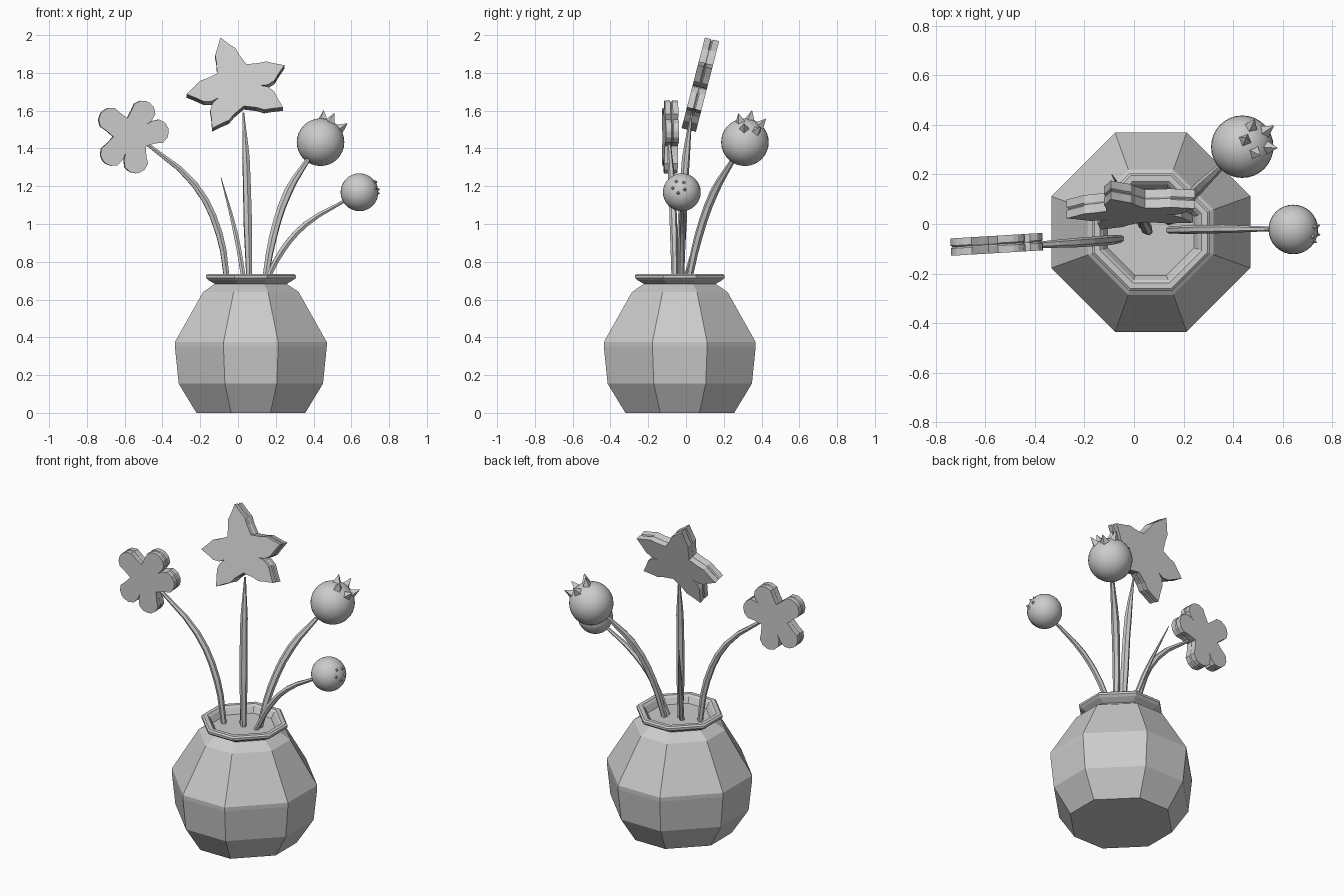
import bpy, bmesh
from math import sin, cos, pi, radians
from mathutils import Vector

if "Cube" in bpy.data.objects:
    bpy.data.objects.remove(bpy.data.objects["Cube"])


def make_object(name, bm):
    bmesh.ops.recalc_face_normals(bm, faces=bm.faces)
    me = bpy.data.meshes.new(name)
    bm.to_mesh(me)
    bm.free()
    ob = bpy.data.objects.new(name, me)
    bpy.context.collection.objects.link(ob)
    return ob


def bridge(bm, a, b):
    n = len(a)
    for i in range(n):
        j = (i + 1) % n
        bm.faces.new((a[i], a[j], b[j], b[i]))


# Vase: chamfered-square rings following a profile of (half width, height)
def vase(cx, cy, profile):
    bm = bmesh.new()
    k = 0.36
    corners = [(1, -k), (1, k), (k, 1), (-k, 1), (-1, k), (-1, -k), (-k, -1), (k, -1)]
    rings = [[bm.verts.new((cx + x * r, cy + y * r, z)) for x, y in corners] for r, z in profile]
    for a, b in zip(rings, rings[1:]):
        bridge(bm, a, b)
    bm.faces.new(rings[0])
    bm.faces.new(rings[-1])
    return make_object("vase", bm)


vase(0.068, -0.033, [(0.288, 0), (0.382, 0.155), (0.402, 0.35), (0.402, 0.375), (0.253, 0.64),
                     (0.19, 0.683), (0.225, 0.703), (0.238, 0.715), (0.238, 0.728), (0.228, 0.736),
                     (0.205, 0.736), (0.193, 0.725), (0.175, 0.69)])


# Stems: tapered tubes through a few points (x, y, z, radius)
def stem(name, points, smooth=True):
    cu = bpy.data.curves.new(name, 'CURVE')
    cu.dimensions = '3D'
    cu.bevel_depth = 1
    cu.bevel_resolution = 1
    cu.use_fill_caps = True
    cu.resolution_u = 3
    sp = cu.splines.new('BEZIER')
    sp.bezier_points.add(len(points) - 1)
    for bp, (x, y, z, r) in zip(sp.bezier_points, points):
        bp.co = (x, y, z)
        bp.radius = r
        bp.handle_left_type = bp.handle_right_type = 'AUTO'
    ob = bpy.data.objects.new(name, cu)
    bpy.context.collection.objects.link(ob)
    bpy.ops.object.select_all(action='DESELECT')
    ob.select_set(True)
    bpy.context.view_layer.objects.active = ob
    bpy.ops.object.convert(target='MESH')
    for p in bpy.context.object.data.polygons:
        p.use_smooth = False


stem("round_flower_stem", [(-0.055, -0.06, 0.68, 0.016), (-0.1, -0.065, 0.95, 0.02),
                           (-0.23, -0.075, 1.21, 0.019), (-0.49, -0.09, 1.43, 0.01)])
stem("star_flower_stem", [(0.06, -0.03, 0.68, 0.016), (0.052, -0.02, 1.0, 0.024),
                          (0.042, 0.0, 1.35, 0.021), (0.028, 0.03, 1.59, 0.005)])
stem("large_bud_stem", [(0.14, 0.01, 0.68, 0.017), (0.185, 0.065, 0.93, 0.022),
                        (0.265, 0.15, 1.17, 0.023), (0.37, 0.25, 1.34, 0.013)])
stem("small_bud_stem", [(0.14, -0.025, 0.68, 0.014), (0.235, -0.022, 0.86, 0.018),
                        (0.36, -0.02, 1.0, 0.017), (0.56, -0.02, 1.12, 0.009)])
stem("thin_blade", [(0.035, -0.01, 0.68, 0.014), (-0.01, 0.07, 0.94, 0.014),
                    (-0.09, 0.2, 1.245, 0.002)])


# Flowers: petal outline in a tilted plane, given thickness backwards
def flower(name, center, right, up, angles, length, notch, petal, thickness):
    right, up, center = Vector(right).normalized(), Vector(up).normalized(), Vector(center)
    back = up.cross(right).normalized()
    outline = []
    n = len(angles)
    for i, a in enumerate(angles):
        nxt = angles[(i + 1) % n] + (360 if i == n - 1 else 0)
        t = radians(a)
        for along, side in petal:
            d, s = along * length, side * length
            outline.append((d * cos(t) - s * sin(t), d * sin(t) + s * cos(t)))
        m = radians((a + nxt) / 2)
        outline.append((notch * cos(m), notch * sin(m)))
    bm = bmesh.new()
    # a shallow seam runs around the middle of the edge
    rings = []
    for depth, scale in ((0, 1), (0.42, 1), (0.5, 0.96), (0.58, 1), (1, 1)):
        rings.append([bm.verts.new(center + (right * u + up * v) * scale + back * depth * thickness)
                      for u, v in outline])
    for a, b in zip(rings, rings[1:]):
        bridge(bm, a, b)
    bm.faces.new(rings[0])
    bm.faces.new(rings[-1])
    return make_object(name, bm)


round_half = [(0.6, -0.3), (0.8, -0.31), (0.94, -0.2), (1.0, -0.05)]
round_petal = round_half + [(a, -s) for a, s in reversed(round_half)]
star_half = [(0.55, -0.235), (0.7, -0.21), (0.82, -0.12)]
star_petal = star_half + [(1, 0)] + [(a, -s) for a, s in reversed(star_half)]

flower("round_flower", (-0.565, -0.118, 1.467), (1, 0.06, 0), (0, 0, 1),
       [-136, -80, 9, 63, 142], 0.2, 0.095, round_petal, 0.07)
flower("star_flower", (-0.005, 0.036, 1.738), (1, 0, 0), (0, 0.257, 1),
       [-169, -119, -27, 23, 109], 0.272, 0.122, star_petal, 0.078)


# Buds: smooth ball with a crown of five small spikes
def bud(name, center, radius, axis, spread, tip, spike_radius):
    bpy.ops.mesh.primitive_uv_sphere_add(segments=32, ring_count=16, radius=radius, location=center)
    bpy.context.object.name = name
    bpy.ops.object.shade_smooth()
    axis = Vector(axis).normalized()
    side = axis.orthogonal().normalized()
    other = axis.cross(side)
    for i in range(5):
        a = 2 * pi * i / 5
        s = radians(spread)
        d = axis * cos(s) + (side * cos(a) + other * sin(a)) * sin(s)
        base = radius * 0.93
        bpy.ops.mesh.primitive_cone_add(vertices=4, radius1=spike_radius, depth=tip - base,
                                        location=Vector(center) + d * (tip + base) / 2,
                                        rotation=d.to_track_quat('Z', 'Y').to_euler())
        bpy.context.object.name = name + "_spike"


bud("large_bud", (0.437, 0.312, 1.433), 0.126, (0.53, 0.25, 0.81), 27, 0.175, 0.03)
bud("small_bud", (0.643, -0.022, 1.168), 0.1, (0.94, -0.15, 0.3), 20, 0.112, 0.015)
